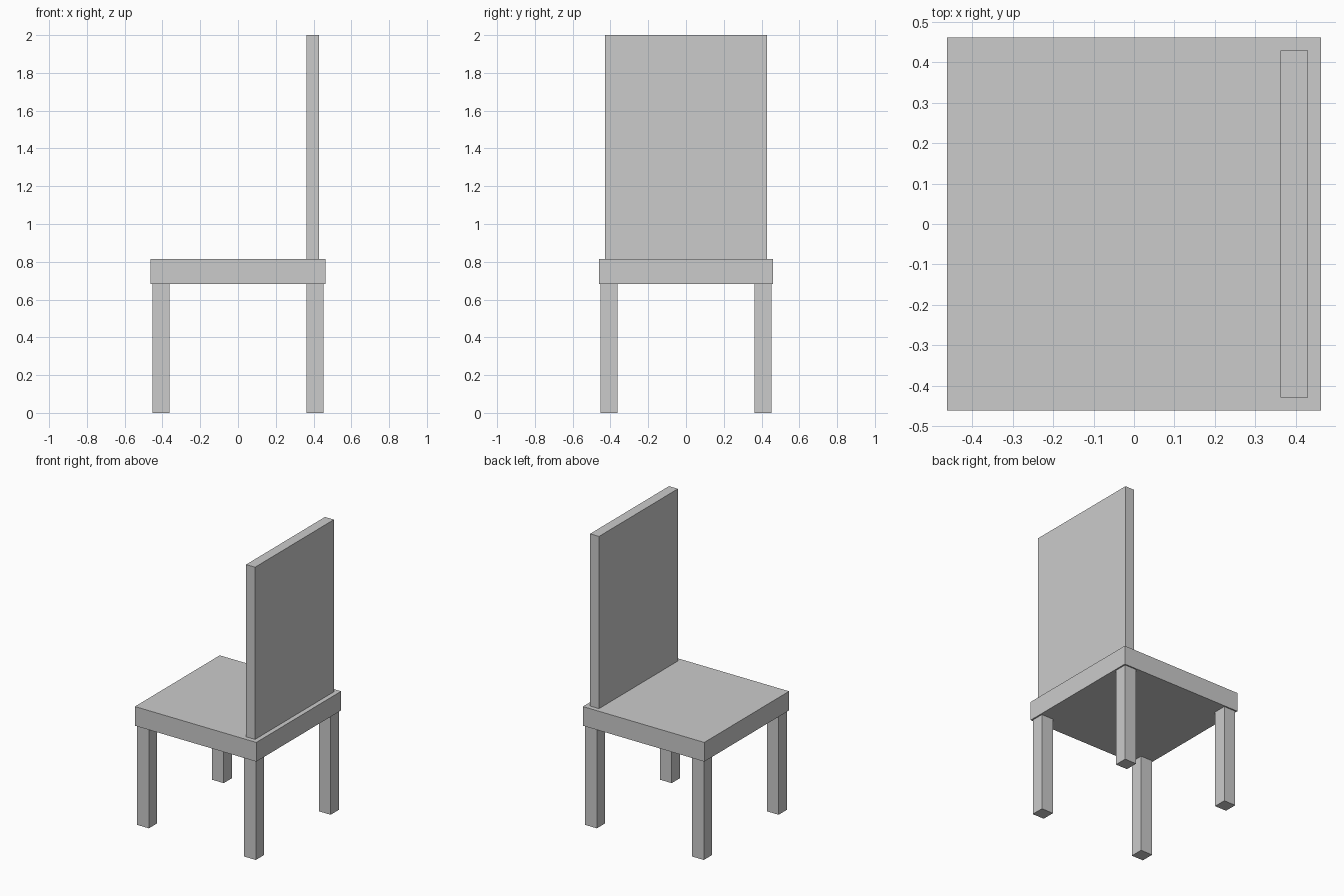
import bpy

if "Cube" in bpy.data.objects:
    bpy.data.objects.remove(bpy.data.objects["Cube"])


def box(name, x, y, z):
    """Add a box spanning the given (min, max) ranges."""
    spans = (x, y, z)
    bpy.ops.mesh.primitive_cube_add(size=1, location=[(a + b) / 2 for a, b in spans])
    obj = bpy.context.object
    obj.name = name
    obj.scale = [b - a for a, b in spans]
    bpy.ops.object.transform_apply(location=False, rotation=False, scale=True)
    return obj


SEAT_BOTTOM, SEAT_TOP = 0.683, 0.815

# Seat slab
box("seat", (-0.462, 0.462), (-0.461, 0.461), (SEAT_BOTTOM, SEAT_TOP))

# Tall backrest panel on the +x side
box("backrest", (0.362, 0.43), (-0.429, 0.429), (SEAT_TOP, 2.0))

# Four square legs near the seat corners
LEG, OFFSET = 0.045, 0.407
for x_name, sx in (("seat_front", -1), ("seat_back", 1)):
    for y_name, sy in (("near", -1), ("far", 1)):
        cx, cy = sx * OFFSET, sy * OFFSET
        box(f"{x_name}_{y_name}_leg", (cx - LEG, cx + LEG),
            (cy - LEG, cy + LEG), (0, SEAT_BOTTOM))
